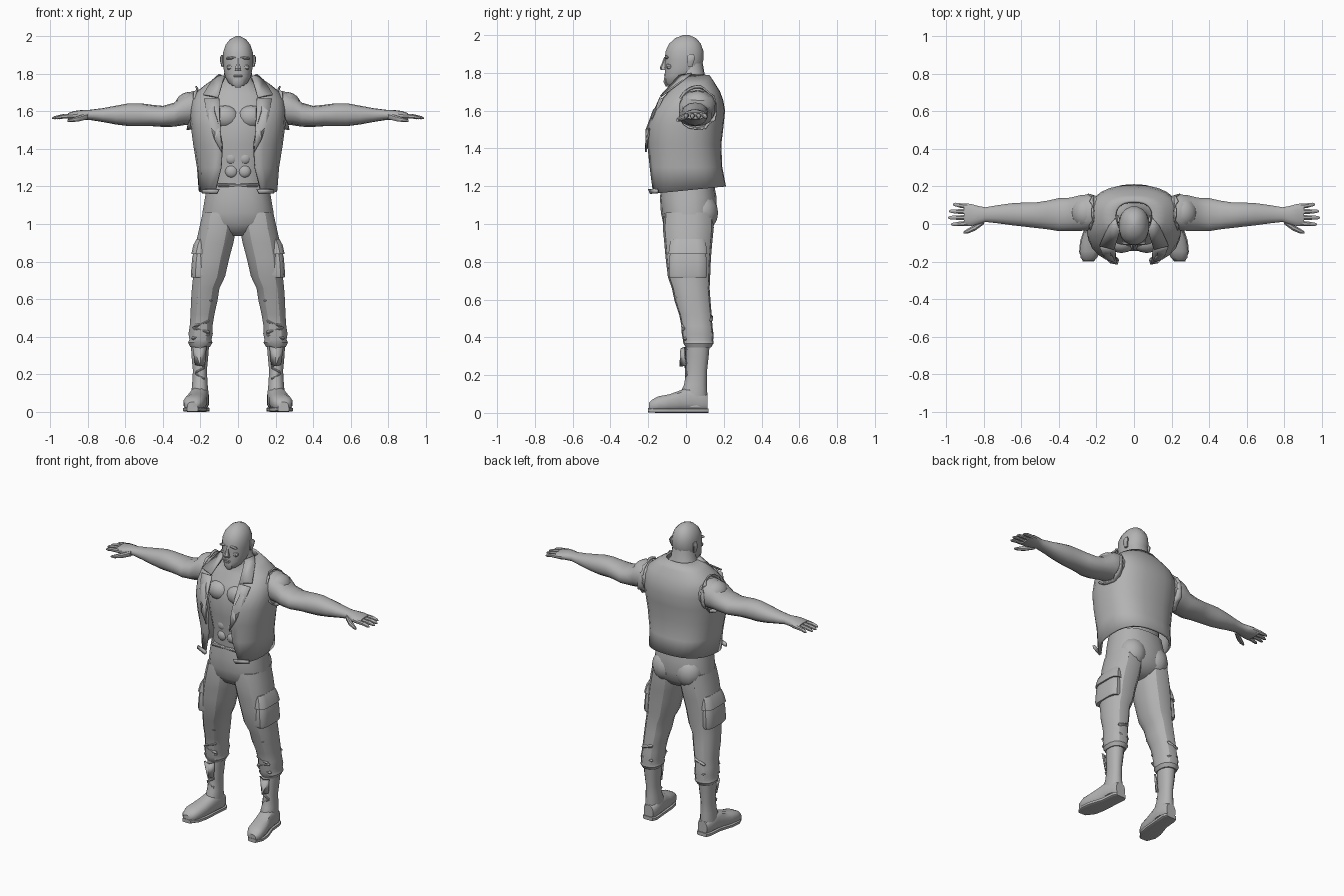
import bpy, bmesh, math, random
from mathutils import Vector, Matrix

random.seed(3)
grey = bpy.data.materials.new("plain_grey")
grey.diffuse_color = (0.45, 0.45, 0.45, 1)


def finish(name, bm, mirror=False, angle=38, thick=0):
    """Turn a bmesh into a shaded object, optionally mirrored across x."""
    bmesh.ops.recalc_face_normals(bm, faces=bm.faces)
    me = bpy.data.meshes.new(name)
    bm.to_mesh(me)
    bm.free()
    ob = bpy.data.objects.new(name, me)
    bpy.context.collection.objects.link(ob)
    me.materials.append(grey)
    bpy.ops.object.select_all(action='DESELECT')
    ob.select_set(True)
    bpy.context.view_layer.objects.active = ob
    bpy.ops.object.shade_smooth_by_angle(angle=math.radians(angle))
    if thick:
        m = ob.modifiers.new("thickness", 'SOLIDIFY')
        m.thickness = thick
        m.offset = 0
    if mirror:
        ob.modifiers.new("mirror", 'MIRROR').use_mirror_merge = False
    return ob


def power(c, n):
    return math.copysign(abs(c) ** (2 / n), c)


def loft(name, rings, axis='z', sides=14, n=2.2, mirror=False, angle=38):
    """Closed tube; ring = (x, y, z, half size u, half size v)."""
    bm = bmesh.new()
    u, v = {'z': (0, 1), 'x': (1, 2), 'y': (0, 2)}[axis]
    loops = []
    for r in rings:
        loop = []
        for i in range(sides):
            t = math.tau * (i + 0.5) / sides
            p = Vector(r[:3])
            p[u] += r[3] * power(math.cos(t), n)
            p[v] += r[4] * power(math.sin(t), n)
            loop.append(bm.verts.new(p))
        loops.append(loop)
    for a, b in zip(loops, loops[1:]):
        for i in range(sides):
            j = (i + 1) % sides
            bm.faces.new((a[i], a[j], b[j], b[i]))
    bm.faces.new(loops[0])
    bm.faces.new(loops[-1])
    return finish(name, bm, mirror, angle)


def ball(name, c, s, mirror=False, rot=0):
    bm = bmesh.new()
    bmesh.ops.create_uvsphere(bm, u_segments=12, v_segments=8, radius=1)
    bm.transform(Matrix.Translation(c) @ Matrix.Rotation(rot, 4, 'Y') @ Matrix.Diagonal((*s, 1)))
    return finish(name, bm, mirror)


def box(name, c, s, mirror=False, rot=0, axis='Y', bevel=0.006):
    bm = bmesh.new()
    bmesh.ops.create_cube(bm, size=1)
    bm.transform(Matrix.Diagonal((*s, 1)))
    bmesh.ops.bevel(bm, geom=bm.edges[:], offset=bevel, segments=1, affect='EDGES')
    bm.transform(Matrix.Translation(c) @ Matrix.Rotation(rot, 4, axis))
    return finish(name, bm, mirror)


def plate(name, pts, thick=0.01):
    bm = bmesh.new()
    bm.faces.new([bm.verts.new(p) for p in pts])
    bmesh.ops.triangulate(bm, faces=bm.faces[:])
    return finish(name, bm, True, 30, thick)


# Head and face
loft("head", [(0, -.07, 1.735, .03, .034), (0, -.052, 1.752, .052, .06), (0, -.03, 1.785, .07, .085),
              (0, -.015, 1.82, .077, .097), (0, -.01, 1.87, .082, .104), (0, -.008, 1.915, .08, .102),
              (0, -.005, 1.955, .067, .085), (0, -.002, 1.984, .043, .056), (0, 0, 2.0, .012, .016)], sides=16)
loft("nose", [(0, -.117, 1.815, .02, .018), (0, -.122, 1.828, .018, .017), (0, -.114, 1.85, .011, .014),
              (0, -.106, 1.885, .009, .01)], sides=6)
box("brow", (.036, -.102, 1.884), (.055, .02, .014), True, .12)
box("cheek", (.045, -.088, 1.835), (.03, .03, .025), True, .3)
box("mouth", (0, -.108, 1.788), (.046, .016, .012), bevel=.004)
loft("goatee", [(0, -.095, 1.727, .016, .012), (0, -.1, 1.75, .03, .02), (0, -.1, 1.775, .027, .018)], sides=8)
loft("ear", [(.08, .022, 1.835, .008, .012), (.086, .024, 1.86, .009, .02),
             (.088, .028, 1.885, .009, .022), (.083, .025, 1.9, .006, .014)], sides=8, mirror=True)

# Neck and bare torso
loft("torso", [(0, .01, 1.14, .165, .13), (0, 0, 1.3, .16, .125), (0, 0, 1.42, .185, .14),
               (0, .005, 1.55, .2, .15), (0, .02, 1.63, .2, .135), (0, .035, 1.69, .17, .1),
               (0, .035, 1.735, .11, .085), (0, .025, 1.78, .076, .076), (0, .015, 1.86, .07, .072)], sides=18)
ball("chest_muscle", (.068, -.1, 1.57), (.075, .055, .062), True)
for z in (1.28, 1.35, 1.42):
    ball("stomach_muscle", (.035, -.112, z), (.035, .022, .034), True)

# Open sleeveless vest: (z, centre y, half width, half depth, half opening)
vest = [(1.178, .005, .203, .2, .125), (1.3, -.005, .212, .19, .09), (1.42, -.012, .232, .192, .082),
        (1.52, -.008, .245, .2, .1), (1.6, .008, .248, .192, .125), (1.655, .025, .24, .165, .125),
        (1.7, .038, .215, .135, .11), (1.74, .04, .165, .108, .09), (1.785, .034, .098, .085, .07)]
bm = bmesh.new()
loops = []
for k, (z, yc, rx, ry, gap) in enumerate(vest):
    start = math.asin((gap / rx) ** 1.25)
    loop = []
    for i in range(25):
        t = start + (math.tau - 2 * start) * i / 24
        y = yc - ry * power(math.cos(t), 2.5)
        loop.append(bm.verts.new((rx * power(math.sin(t), 2.5), y, z + (.1 * y if k == 0 else 0))))
    loops.append(loop)
for a, b in zip(loops, loops[1:]):
    for i in range(24):
        bm.faces.new((a[i], a[i + 1], b[i + 1], b[i]))
finish("vest", bm, thick=.014)

# Lapels, collar wings and front hems
plate("lapel", [(.1, -.135, 1.67), (.18, -.125, 1.665), (.165, -.165, 1.58), (.125, -.205, 1.45),
                (.085, -.212, 1.38), (.095, -.21, 1.5)])
plate("collar_wing", [(.075, -.035, 1.785), (.1, .03, 1.795), (.135, -.01, 1.765), (.185, -.115, 1.69),
                      (.105, -.135, 1.675)])
plate("front_hem", [(.112, -.185, 1.16), (.19, -.15, 1.165), (.19, -.155, 1.185), (.1, -.195, 1.185)], .014)
# Frayed armhole edge
bm = bmesh.new()
edge = []
for i in range(22):
    t = math.tau * i / 22
    s = 1.05 + random.uniform(-.05, .1)
    inner = bm.verts.new((.215, .06 + .09 * math.cos(t), 1.615 + .105 * math.sin(t)))
    outer = bm.verts.new((.243 + random.uniform(-.01, .012) - .02 * math.sin(t),
                          .06 + .095 * s * math.cos(t), 1.615 + .105 * s * math.sin(t)))
    edge.append((inner, outer))
for i in range(22):
    (a, b), (c, d) = edge[i], edge[(i + 1) % 22]
    bm.faces.new((a, b, d, c))
finish("armhole_fray", bm, True, 30, .008)

# Arms
loft("arm", [(.17, .06, 1.62, .085, .085), (.24, .062, 1.618, .098, .09), (.29, .058, 1.608, .097, .082),
             (.34, .052, 1.582, .09, .064), (.4, .05, 1.573, .09, .056), (.46, .048, 1.578, .078, .057),
             (.52, .047, 1.582, .07, .061), (.58, .05, 1.582, .066, .061), (.65, .052, 1.58, .06, .05),
             (.72, .052, 1.58, .05, .037), (.79, .05, 1.581, .04, .027), (.83, .047, 1.58, .05, .027),
             (.87, .048, 1.577, .061, .025), (.905, .05, 1.573, .06, .018)], 'x', mirror=True)
ball("shoulder", (.262, .06, 1.635), (.075, .085, .068), True, .4)
# Fingers: knuckle y, tip y, tip x
for name, y0, y1, x1 in (("index_finger", .003, -.002, .975), ("middle_finger", .034, .034, .99),
                         ("ring_finger", .065, .068, .985), ("little_finger", .093, .104, .965)):
    loft(name, [(.885, y0, 1.575, .015, .014), ((.885 + x1) / 2, (y0 + y1) / 2, 1.573, .013, .012),
                (x1 - .012, y1, 1.566, .01, .009), (x1, y1, 1.563, .004, .004)], 'x', 8, mirror=True)
loft("thumb", [(.8, .015, 1.575, .018, .018), (.845, -.018, 1.562, .018, .016), (.885, -.038, 1.553, .014, .012),
               (.908, -.046, 1.549, .006, .006)], 'x', 8, mirror=True)

# Trousers
loft("hips", [(0, .01, 1.215, .166, .138), (0, .012, 1.14, .178, .15), (0, .015, 1.06, .192, .148),
              (0, .015, 1.0, .195, .135), (0, .012, .955, .12, .1), (0, .01, .935, .04, .06)], sides=18, n=2.4)
box("waistband", (0, -.118, 1.207), (.22, .026, .018))
ball("seat", (.085, .085, 1.06), (.09, .085, .1), True)
loft("trouser_leg", [(.1, .015, 1.06, .09, .13), (.108, .012, .98, .1, .135), (.124, .012, .9, .102, .127),
                     (.14, .012, .82, .096, .12), (.154, .016, .72, .087, .112), (.172, .025, .66, .075, .1),
                     (.18, .035, .59, .072, .095), (.189, .05, .52, .065, .086), (.196, .058, .46, .062, .082),
                     (.199, .062, .415, .066, .084), (.2, .064, .385, .06, .08), (.201, .066, .368, .066, .08),
                     (.202, .066, .345, .054, .066)], n=2.4, mirror=True, angle=30)
# Cargo pocket with flap
loft("cargo_pocket", [(.203, .01, .715, .046, .098), (.202, .01, .73, .05, .103), (.196, .01, .82, .049, .1),
                      (.185, .01, .875, .045, .09)], sides=12, n=4, mirror=True)
loft("pocket_flap", [(.197, .01, .84, .053, .105), (.188, .01, .89, .05, .098), (.181, .01, .92, .04, .09)],
     sides=12, n=4, mirror=True)
# Knee and shin folds
for x, y, z, w, tilt in ((.185, -.045, .66, .1, .25), (.18, -.053, .6, .09, -.25), (.193, -.024, .47, .09, .35),
                         (.196, -.02, .435, .1, -.3), (.2, -.012, .4, .1, .2)):
    box("trouser_fold", (x, y + .008, z), (w, .022, .018), True, tilt, bevel=.008)
for z, tilt in ((.5, .3), (.42, -.2)):
    box("calf_fold", (.195, .132, z), (.085, .022, .02), True, tilt, bevel=.009)

# Boots
loft("boot_shaft", [(.202, .064, .37, .05, .062), (.203, .06, .3, .046, .06), (.203, .056, .22, .038, .055),
                    (.203, .05, .15, .042, .06), (.203, .04, .1, .047, .073), (.203, .04, .03, .046, .072)],
     mirror=True)
loft("boot_foot", [(.2, .113, .052, .034, .046), (.2, .085, .06, .047, .055), (.205, .02, .072, .05, .067),
                   (.214, -.035, .062, .052, .057), (.225, -.09, .052, .058, .047), (.234, -.145, .047, .057, .042),
                   (.24, -.18, .038, .045, .033), (.243, -.197, .03, .026, .022)], 'y', 12, 2.6, True)
# Sole follows the outline of the foot
loft("boot_sole", [(.2, .118, .012, .036, .012), (.2, .09, .012, .05, .012), (.208, .0, .012, .05, .012),
                   (.226, -.09, .012, .062, .012), (.235, -.15, .012, .058, .012), (.243, -.2, .014, .03, .012)],
     'y', 12, 6, True)
# Crossed laces and loose tongue
for k in range(5):
    box("boot_lace", (.203, .002 - .002 * k, .19 + .032 * k), (.06, .012, .01), True,
        .5 if k % 2 else -.5, bevel=.003)
plate("boot_tongue", [(.18, .0, .25), (.2, -.03, .245), (.225, .0, .25), (.24, -.012, .345), (.2, -.025, .34),
                      (.17, -.005, .35)])
